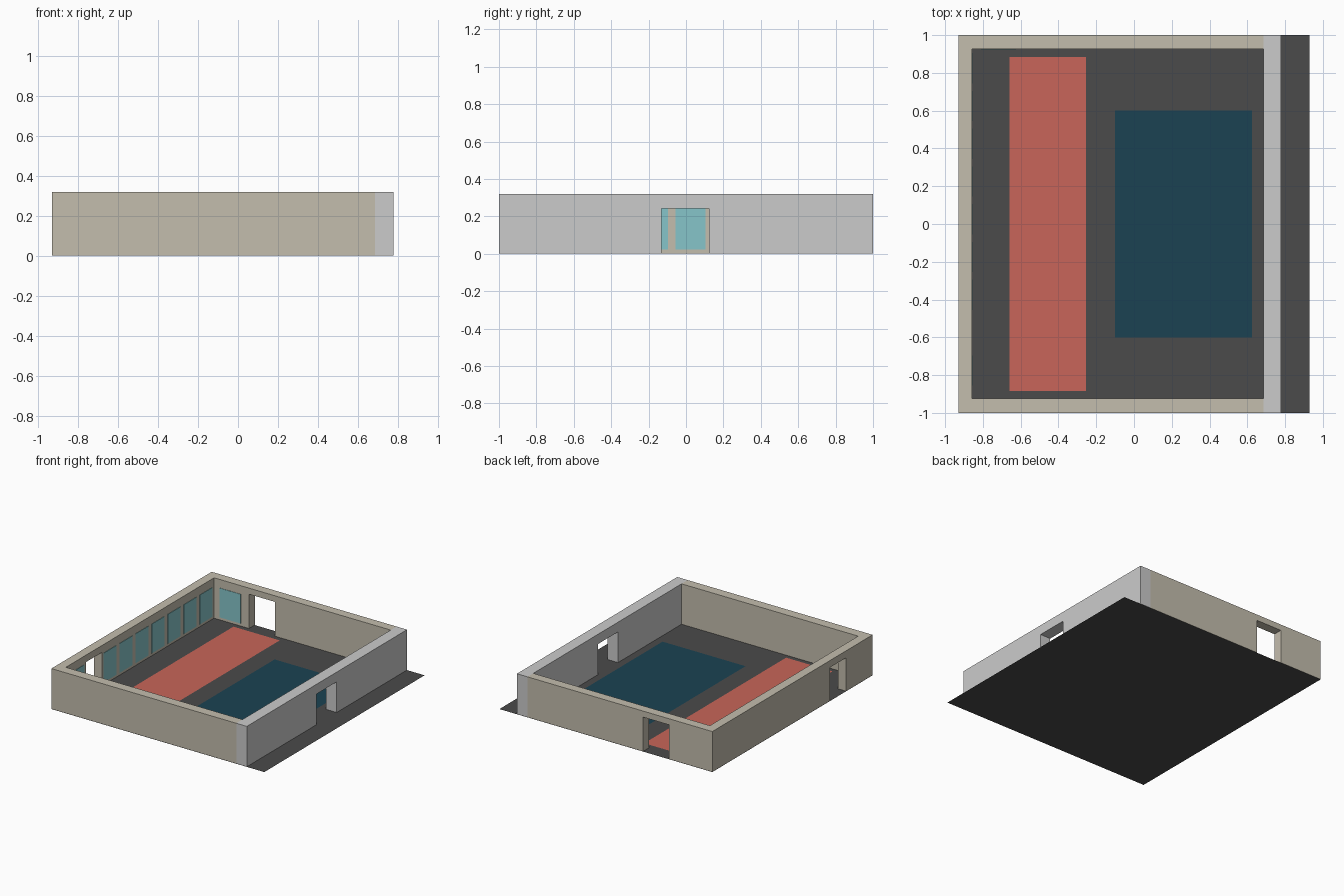
import bpy, bmesh

if "Cube" in bpy.data.objects:
    bpy.data.objects.remove(bpy.data.objects["Cube"])

H = 0.32      # wall height
LIFT = 0.001  # keeps walls just clear of the floor sheet


def material(name, rgb):
    m = bpy.data.materials.new(name)
    m.diffuse_color = (*rgb, 1)
    m.use_nodes = True
    m.node_tree.nodes["Principled BSDF"].inputs["Base Color"].default_value = m.diffuse_color
    return m


BEIGE = material("beige", (0.55, 0.51, 0.42))
DARK = material("dark_floor", (0.07, 0.07, 0.07))
RED = material("red", (0.58, 0.13, 0.10))
NAVY = material("navy", (0.011, 0.055, 0.085))
CYAN = material("cyan", (0.24, 0.56, 0.59))


def prism(name, outline, z0, z1=None, mat=None):
    """Flat sheet from a plan outline, extruded up to z1 if given."""
    bm = bmesh.new()
    face = bm.faces.new([bm.verts.new((x, y, z0)) for x, y in outline])
    if z1 is not None:
        out = bmesh.ops.extrude_face_region(bm, geom=[face])["geom"]
        top = [v for v in out if isinstance(v, bmesh.types.BMVert)]
        bmesh.ops.translate(bm, verts=top, vec=(0, 0, z1 - z0))
        # extruding drops the base, so make sure the solid is closed
        rim = [e for e in bm.edges if e.is_boundary]
        if rim:
            bmesh.ops.holes_fill(bm, edges=rim)
        bmesh.ops.recalc_face_normals(bm, faces=bm.faces)
    me = bpy.data.meshes.new(name)
    bm.to_mesh(me)
    bm.free()
    ob = bpy.data.objects.new(name, me)
    bpy.context.collection.objects.link(ob)
    if mat:
        me.materials.append(mat)
    return ob


def rect(x0, x1, y0, y1):
    return [(x0, y0), (x1, y0), (x1, y1), (x0, y1)]


def cut_door(wall, plan, height):
    """Cut a doorway that reaches the ground, then discard the cutter."""
    cutter = prism("door_cutter", rect(*plan), -0.1, height)
    cutter.hide_render = True
    mod = wall.modifiers.new("doorway", 'BOOLEAN')
    mod.operation = 'DIFFERENCE'
    mod.solver = 'EXACT'
    mod.object = cutter
    bpy.context.view_layer.objects.active = wall
    bpy.ops.object.modifier_apply(modifier=mod.name)
    bpy.data.objects.remove(cutter)


# Floor and the two floor mats
prism("floor", rect(-0.93, 0.93, -1, 1), 0, mat=DARK)
prism("red_mat", rect(-0.66, -0.255, -0.885, 0.885), 0.003, mat=RED)
prism("blue_mat", rect(-0.10, 0.625, -0.60, 0.60), 0.003, mat=NAVY)

# U-shaped outer wall with a side door and a back door
u_plan = [(0.685, -1), (0.685, -0.923), (-0.858, -0.923), (-0.858, 0.927),
          (0.685, 0.927), (0.685, 1), (-0.93, 1), (-0.93, -1)]
outer = prism("outer_wall", u_plan, LIFT, H, BEIGE)
cut_door(outer, (-1.1, -0.75, -0.67, -0.47), 0.265)
cut_door(outer, (-0.553, -0.325, 0.85, 1.1), 0.272)

# Grey entrance wall
entrance = prism("entrance_wall", rect(0.685, 0.777, -1, 1), LIFT, H)
cut_door(entrance, (0.6, 0.9, -0.13, 0.122), 0.243)

# Row of window panels on the left wall; the door takes one place in the row
for i in range(9):
    if i == 1:
        continue
    y = -0.775 + 0.2 * i
    prism(f"window_{i}", rect(-0.859, -0.855, y - 0.08, y + 0.08), 0.022, 0.253, CYAN)

# Window panel on the back wall
prism("back_window", rect(-0.81, -0.625, 0.924, 0.928), 0.022, 0.253, CYAN)
